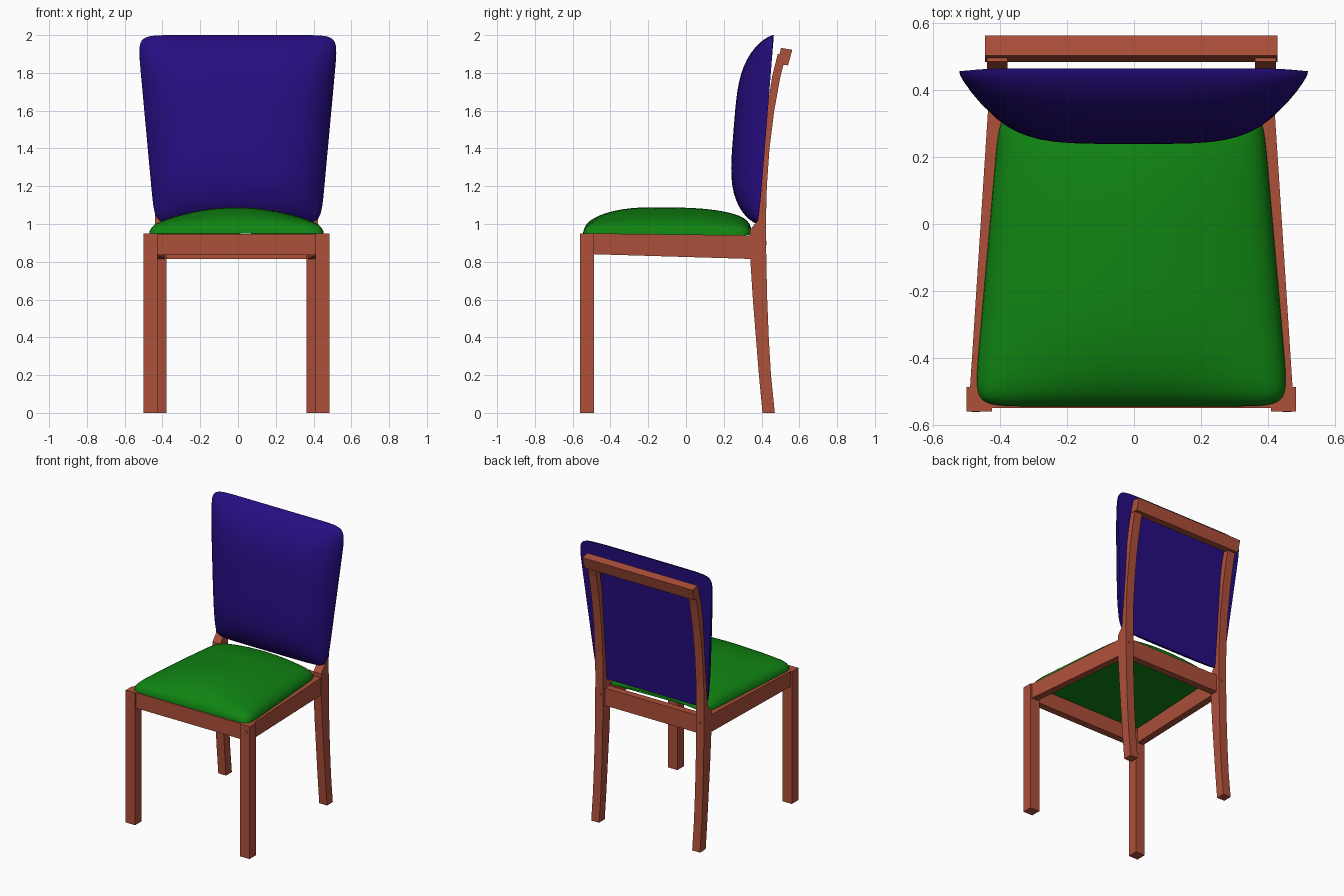
import bpy, bmesh, math

if "Cube" in bpy.data.objects:
    bpy.data.objects.remove(bpy.data.objects["Cube"])

CX = -0.008  # the frame sits slightly off centre


def material(name, rgb):
    m = bpy.data.materials.new(name)
    m.diffuse_color = (*rgb, 1)
    m.use_nodes = True
    m.node_tree.nodes["Principled BSDF"].inputs["Base Color"].default_value = m.diffuse_color
    return m


WOOD = material("wood", (0.42, 0.08, 0.042))
BLUE = material("blue_fabric", (0.02, 0.004, 0.22))
GREEN = material("green_fabric", (0.005, 0.23, 0.006))


def finish(name, bm, mat, mirror=False, x=CX):
    bmesh.ops.recalc_face_normals(bm, faces=bm.faces)
    me = bpy.data.meshes.new(name)
    bm.to_mesh(me)
    bm.free()
    me.materials.append(mat)
    ob = bpy.data.objects.new(name, me)
    ob.location.x = x
    bpy.context.collection.objects.link(ob)
    if mirror:
        ob.modifiers.new("mirror", 'MIRROR').use_mirror_merge = False
    return ob


def loft(name, a, b, mirror=False):
    """Solid between two matching closed loops of 3D points."""
    bm = bmesh.new()
    va, vb = ([bm.verts.new(p) for p in loop] for loop in (a, b))
    bm.faces.new(va)
    bm.faces.new(vb)
    n = len(va)
    for i in range(n):
        j = (i + 1) % n
        bm.faces.new((va[i], va[j], vb[j], vb[i]))
    return finish(name, bm, WOOD, mirror)


def side_profile(name, pts, x0, x1, mirror=False):
    return loft(name, [(x0, y, z) for y, z in pts], [(x1, y, z) for y, z in pts], mirror)


def box(y0, y1, z0, z1):
    return [(y0, z0), (y1, z0), (y1, z1), (y0, z1)]


# front legs
side_profile("front_leg", box(-0.56, -0.487, 0, 0.95), 0.417, 0.492, True)

# curved back legs running up into the backrest
front = [(.405, 0), (.386, .2), (.37, .4), (.354, .6), (.34, .82), (.34, .97), (.38, 1.02),
         (.392, 1.2), (.406, 1.4), (.428, 1.6), (.456, 1.78), (.486, 1.9)]
back = [(.47, 0), (.45, .2), (.438, .4), (.43, .6), (.425, .82), (.424, .97), (.424, 1.05),
        (.428, 1.2), (.442, 1.4), (.467, 1.6), (.5, 1.78), (.528, 1.89)]
bm = bmesh.new()
rows = [[bm.verts.new(p) for p in ((.37, *f), (.432, *f), (.432, *b), (.37, *b))]
        for f, b in zip(front, back)]
for r, s in zip(rows, rows[1:]):
    for i in range(4):
        j = (i + 1) % 4
        bm.faces.new((r[i], r[j], s[j], s[i]))
bm.faces.new(rows[0])
bm.faces.new(rows[-1])
leg = finish("back_leg", bm, WOOD, True)

# rails: top of back, front and rear of seat, tapering sides
side_profile("top_rail", [(.484, 1.845), (.54, 1.84), (.563, 1.922), (.503, 1.932)], -0.437, 0.437)
side_profile("front_rail", box(-0.55, -0.5, 0.837, 0.948), -0.42, 0.42)
side_profile("rear_rail", box(0.35, 0.4, 0.815, 0.94), -0.375, 0.375)
loft("side_rail",
     [(.432, -.49, .84), (.482, -.49, .84), (.482, -.49, .95), (.432, -.49, .95)],
     [(.378, .345, .815), (.428, .345, .815), (.428, .345, .94), (.378, .345, .94)], True)

# small round plugs over the joints
for name, x, y in (("front_plug", .465, -.56), ("back_plug", .4, .425)):
    ring = [(x + .013 * math.cos(t * math.pi / 8), .9 + .011 * math.sin(t * math.pi / 8))
            for t in range(16)]
    loft(name, [(px, y - .002, z) for px, z in ring], [(px, y + .002, z) for px, z in ring], True)


def cushion(name, place, mat, x, n=14, res=30):
    """Domed pad: place(u, v, rim) maps the rounded unit square to space; flat underside."""
    t = [math.sin(math.pi / 2 * (2 * i / res - 1)) for i in range(res + 1)]
    bm = bmesh.new()
    grid = []
    for b in t:
        row = []
        for a in t:
            m = max(abs(a), abs(b))
            f = m / (abs(a) ** n + abs(b) ** n) ** (1 / n) if m > 1e-6 else 1
            rim = math.sqrt(max(0, 1 - m ** 16))
            row.append(bm.verts.new(place(a * f, b * f, rim)))
        grid.append(row)
    for i in range(res):
        for j in range(res):
            bm.faces.new((grid[i][j], grid[i][j + 1], grid[i + 1][j + 1], grid[i + 1][j]))
    edge = (grid[0] + [r[-1] for r in grid[1:]] + grid[-1][-2::-1]
            + [r[0] for r in grid[-2:0:-1]])
    low = [bm.verts.new(v.co) for v in edge]
    bm.faces.new(low)
    bmesh.ops.remove_doubles(bm, verts=bm.verts, dist=1e-6)
    ob = finish(name, bm, mat, x=x)
    bpy.context.view_layer.objects.active = ob
    ob.select_set(True)
    bpy.ops.object.shade_smooth_by_angle(angle=math.radians(50))
    ob.select_set(False)


def seat_shape(u, v, rim):
    w = v if v < 0 else v * 0.87
    z = 0.943 - 0.006 * v + 0.055 * rim
    z += 0.09 * max(0, 1 - u * u) * max(0, 1 - abs(w) ** 3)
    return (u * (0.432 - 0.039 * v), -0.1 + 0.445 * v, z)


def back_shape(u, v, rim):
    t = 0.036 * rim + 0.137 * max(0, 1 - abs(u) ** 4.5) * max(0, 1 - v ** 4)
    return (u * (0.486 + 0.046 * v), 0.425 + 0.04 * v - t, 1.5 + 0.5 * v)


cushion("seat_cushion", seat_shape, GREEN, CX)
cushion("back_cushion", back_shape, BLUE, -0.001)
